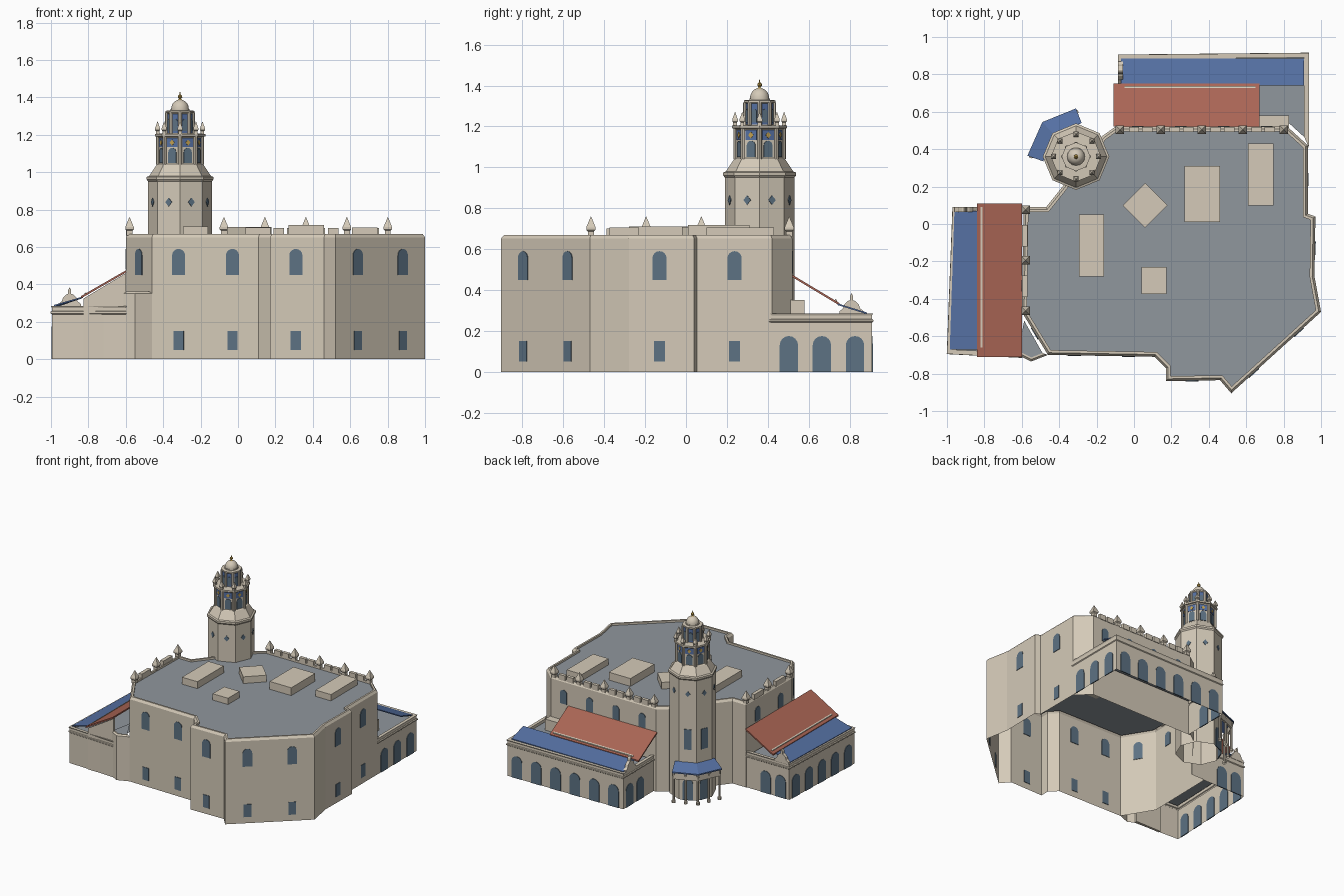
import bpy, bmesh, math
from mathutils import Vector, Matrix

if "Cube" in bpy.data.objects:
    bpy.data.objects.remove(bpy.data.objects["Cube"])

def mat(name, r, g, b):
    m = bpy.data.materials.new(name)
    m.diffuse_color = (r, g, b, 1)
    m.use_nodes = True
    m.node_tree.nodes["Principled BSDF"].inputs["Base Color"].default_value = m.diffuse_color
    return m

STONE = mat("stone", .66, .59, .48)
GREY = mat("roof_grey", .28, .31, .34)
BLUE = mat("blue_tile", .09, .16, .36)
RED = mat("red_tile", .40, .13, .09)
GLASS = mat("window_blue", .11, .17, .23)
GOLD = mat("gold", .55, .36, .08)

def finish(bm, name, *mats, smooth=False):
    bmesh.ops.recalc_face_normals(bm, faces=bm.faces)
    me = bpy.data.meshes.new(name)
    bm.to_mesh(me)
    bm.free()
    for m in mats:
        me.materials.append(m)
    for p in me.polygons:
        p.use_smooth = smooth
    ob = bpy.data.objects.new(name, me)
    bpy.context.collection.objects.link(ob)
    return ob

def offset(pts, o):
    out = []
    for i, p in enumerate(pts):
        a, p, b = Vector(pts[i - 1]), Vector(p), Vector(pts[(i + 1) % len(pts)])
        d1, d2 = (p - a).normalized(), (b - p).normalized()
        n1, n2 = Vector((d1.y, -d1.x)), Vector((d2.y, -d2.x))
        out.append(p + (n1 + n2) * (o / max(1 + n1.dot(n2), .3)))
    return out

def walls(name, pts, profile, open_edges=()):
    """Profile of (outward offset, z) run round a plan, closed by a grey deck."""
    bm = bmesh.new()
    rings = [[bm.verts.new((*q, z)) for q in offset(pts, o)] for o, z in profile]
    n = len(pts)
    for lo, hi in zip(rings, rings[1:]):
        for i in range(n):
            if i not in open_edges:
                bm.faces.new((lo[i], lo[(i + 1) % n], hi[(i + 1) % n], hi[i]))
    bm.faces.new(rings[-1]).material_index = 1
    return finish(bm, name, STONE, GREY)

def lathe(bm, c, profile, n, turn=0):
    rings = []
    for r, z in profile:
        rings.append([bm.verts.new((c[0] + r * math.cos(turn + k * math.tau / n),
                                    c[1] + r * math.sin(turn + k * math.tau / n), z)) for k in range(n)])
    for lo, hi in zip(rings, rings[1:]):
        for i in range(n):
            bm.faces.new((lo[i], lo[(i + 1) % n], hi[(i + 1) % n], hi[i]))
    bm.faces.new(rings[-1])

def slab(bm, quad, t):
    top = [bm.verts.new(p) for p in quad]
    bot = [bm.verts.new((p[0], p[1], p[2] - t)) for p in quad]
    bm.faces.new(top)
    bm.faces.new(bot[::-1])
    for i in range(4):
        j = (i + 1) % 4
        bm.faces.new((top[i], top[j], bot[j], bot[i]))

def box(bm, x0, x1, y0, y1, z0, z1):
    slab(bm, [(x0, y0, z1), (x1, y0, z1), (x1, y1, z1), (x0, y1, z1)], z1 - z0)

def panel(bm, a, b, t, shape, out=.004, deep=.004):
    """Flat shape of (along, z) on the wall a-b, standing out a little."""
    a, b = Vector(a), Vector(b)
    d = (b - a).normalized()
    n = Vector((d.y, -d.x))
    c = a.lerp(b, t)
    f, k = [[bm.verts.new((*(c + d * u + n * o), z)) for u, z in shape] for o in (out, -deep)]
    bm.faces.new(f)
    bm.faces.new(k[::-1])
    for i in range(len(f)):
        bm.faces.new((f[i - 1], f[i], k[i], k[i - 1]))

def arch(w, z0, z1, n=8):
    r = w / 2
    return [(-r, z0), (r, z0)] + [(r * math.cos(i * math.pi / n), z1 - r + r * math.sin(i * math.pi / n)) for i in range(n + 1)]

def rect(w, z0, z1):
    return [(-w / 2, z0), (w / 2, z0), (w / 2, z1), (-w / 2, z1)]

def diamond(w, h, z):
    return [(0, z - h), (w, z), (0, z + h), (-w, z)]

# main block
main = [(-.59, .09), (-.60, -.47), (-.46, -.70), (.11, -.71), (.17, -.77), (.17, -.84), (.46, -.835), (.52, -.905),
        (1, -.47), (.965, -.28), (.97, .04), (.93, .055), (.93, .42), (.82, .52), (-.10, .52), (-.17, .47), (-.39, .19), (-.47, .09)]
walls("main_block", main, [(0, 0), (0, .652), (-.012, .67), (-.026, .67), (-.026, .655)])

# wings with parapets
wing = [(0, 0), (0, .24), (.006, .245), (.006, .254), (0, .258), (0, .275), (.005, .285), (-.02, .285), (-.02, .262)]
back = [(.93, .42), (.93, .91), (-.08, .90), (-.08, .52), (.82, .52)]
left = [(-.59, .085), (-.965, .085), (-.995, -.69), (-.60, -.71), (-.60, -.47)]
walls("back_wing", back, wing, (3, 4))
walls("left_wing", left, wing, (3, 4))
walls("corner_annex", [(-.64, -.69), (-.55, -.735), (-.46, -.70), (-.595, -.47)],
      [(0, 0), (0, .352), (-.01, .362), (-.02, .362), (-.02, .355)], (2, 3))
bm = bmesh.new()
panel(bm, (-1, -.70), (0, -.70), .285, [(-.11, 0), (.115, 0), (.115, .46), (-.11, .325)], .004, .015)
finish(bm, "left_wing_gable", STONE)
bm = bmesh.new()
box(bm, .66, .83, .51, .58, .26, .35)
finish(bm, "terrace_box", STONE)

# windows and arcades
bm = bmesh.new()
panel(bm, main[1], main[2], .5, arch(.07, .45, .59))
for e, spots in {2: (.25, .755), 5: (.48,), 7: (.25, .75), 9: (.47,), 11: (.5,)}.items():
    for t in spots:
        panel(bm, main[e], main[e + 1], t, arch(.07, .45, .59))
        panel(bm, main[e], main[e + 1], t, rect(.055, .05, .15))
for t in (.12, .37, .62, .87):
    panel(bm, main[13], main[14], t, arch(.06, .48, .59))
for t in (.25, .75):
    panel(bm, main[0], main[1], t, arch(.06, .48, .59))
finish(bm, "main_windows", GLASS)
bm = bmesh.new()
for a, b, spots in ((back[0], back[1], (.17, .5, .83)), (back[1], back[2], [(i + .5) / 6 for i in range(6)]),
                    (back[2], back[3], (.2, .55)), (left[1], left[2], [(i + .5) / 5 for i in range(5)]),
                    (left[0], left[1], (.45, .8))):
    for t in spots:
        panel(bm, a, b, t, arch(.09, 0, .175))
finish(bm, "arcade_arches", GLASS)

# tiled wing roofs
bm = bmesh.new()
slab(bm, [(-.11, .75, .337), (.67, .75, .337), (.67, .52, .475), (-.11, .52, .475)], .012)
slab(bm, [(-.84, -.71, .337), (-.84, .11, .337), (-.60, .11, .475), (-.60, -.71, .475)], .012)
finish(bm, "red_roofs", RED)
bm = bmesh.new()
slab(bm, [(-.07, .885, .29), (.91, .885, .29), (.91, .74, .335), (-.07, .74, .335)], .008)
slab(bm, [(-.985, -.67, .29), (-.96, .07, .29), (-.83, .07, .335), (-.83, -.67, .335)], .008)
finish(bm, "blue_roofs", BLUE)
bm = bmesh.new()
slab(bm, [(-.05, .738, .352), (.65, .738, .352), (.65, .728, .356), (-.05, .728, .356)], .01)
slab(bm, [(-.82, -.66, .354), (-.82, .09, .354), (-.81, .09, .358), (-.81, -.66, .358)], .01)
finish(bm, "roof_gutters", STONE)

# curved end crests
half = [(.06, .28), (.06, .295), (.042, .31), (.035, .33), (.02, .345), (.008, .35), (.008, .37)]
crest = half + [(0, .385)] + [(-u, z) for u, z in half[::-1]]
bm = bmesh.new()
panel(bm, (-.08, .91), (-.08, .71), .5, crest, .005, .02)
panel(bm, (-.80, .085), (-1, .085), .5, crest, .005, .02)
finish(bm, "end_crests", STONE)

# roof battlements and pinnacles
bm = bmesh.new()
pin = [(.022, 0), (.022, .025), (.032, .032), (.032, .045), (.001, .098)]
norths = [-.075 + i * .219 for i in range(5)]
wests = [.075, -.195, -.465]
for p in [(x, .505) for x in norths] + [(-.58, y) for y in wests]:
    lathe(bm, p, [(r, .662 + z) for r, z in pin], 4, math.pi / 4)
for x in norths[:-1]:
    for dx in (.075, .145):
        box(bm, x + dx - .028, x + dx + .028, .493, .519, .66, .702)
for y in wests[:-1]:
    box(bm, -.598, -.57, y - .195, y - .08, .66, .702)
finish(bm, "battlements", STONE)

# roof boxes
bm = bmesh.new()
for b, h in (((-.295, -.16, -.28, .05), .71), ((.27, .46, .01, .31), .717), ((.04, .175, -.375, -.23), .705), ((.61, .745, .10, .43), .705)):
    box(bm, *b, .65, h)
lathe(bm, (.06, .10), [(.12, .65), (.12, .708)], 4)
finish(bm, "roof_boxes", STONE)

# octagonal tower
T = (-.31, .36)
def octo(r):
    return [(T[0] + r * math.cos(k * math.pi / 4), T[1] + r * math.sin(k * math.pi / 4)) for k in range(8)]
def around(bm, r, shape, faces=range(8), **kw):
    o = octo(r)
    for k in faces:
        panel(bm, o[k], o[(k + 1) % 8], .5, shape, **kw)

bm = bmesh.new()
lathe(bm, T, [(.17, 0), (.17, .95), (.178, .96), (.178, .975), (.165, .98), (.125, 1.04), (.115, 1.045), (.115, 1.18),
              (.125, 1.19), (.135, 1.192), (.135, 1.205), (.068, 1.207), (.068, 1.31), (.077, 1.318), (.077, 1.328), (.055, 1.33)], 8)
finish(bm, "tower", STONE)
bm = bmesh.new()
for r, z0, z1 in ((.117, 1.04, 1.19), (.069, 1.205, 1.318)):
    for p in octo(r):
        lathe(bm, p, [(.011, z0), (.011, z1)], 8)
for p in octo(.12):
    lathe(bm, p, [(r * .6, 1.203 + z * .7) for r, z in pin], 4, math.pi / 4)
finish(bm, "tower_columns_and_pinnacles", STONE)
bm = bmesh.new()
around(bm, .115, rect(.06, 1.135, 1.182), out=.003)
around(bm, .068, rect(.034, 1.21, 1.312), out=.003)
finish(bm, "tower_blue_panels", BLUE)
bm = bmesh.new()
around(bm, .115, arch(.045, 1.05, 1.13))
around(bm, .068, arch(.026, 1.22, 1.285), out=.006)
around(bm, .17, diamond(.019, .023, .84))
around(bm, .17, rect(.055, .40, .56), (2, 3))
around(bm, .17, arch(.075, 0, .17), (2, 3))
finish(bm, "tower_windows", GLASS)
bm = bmesh.new()
around(bm, .115, diamond(.014, .016, 1.158), out=.006)
lathe(bm, T, [(.012, 1.385), (.005, 1.392), (.012, 1.4), (.011, 1.41), (.004, 1.415), (.001, 1.43)], 10)
finish(bm, "gold_ornament", GOLD)
bm = bmesh.new()
lathe(bm, T, [(.05, 1.325), (.05, 1.338)] + [(.046 * math.cos(a * math.pi / 16) + .001, 1.338 + .05 * math.sin(a * math.pi / 16)) for a in range(9)], 24)
dome = finish(bm, "dome", STONE, smooth=True)
bpy.context.view_layer.objects.active = dome
dome.select_set(True)
bpy.ops.object.shade_smooth_by_angle()

# entrance canopy wrapped round the tower
outer = [(-.57, .365), (-.49, .545), (-.31, .618)]
inner = [(-.485, .335), (-.43, .48), (-.28, .54)]
bm, bs = bmesh.new(), bmesh.new()
for i in (0, 1):
    slab(bm, [(*outer[i], .25), (*outer[i + 1], .25), (*inner[i + 1], .30), (*inner[i], .30)], .01)
    a, b = Vector(outer[i + 1]), Vector(outer[i])
    panel(bs, a, b, .5, rect((a - b).length - .01, .19, .243), -.01, .025)
ps = [Vector(p) for p in outer]
for p in ps + [ps[0].lerp(ps[1], .5), ps[1].lerp(ps[2], .5)]:
    p = p.lerp(Vector(T), .08)
    lathe(bs, p, [(.014, 0), (.014, .02), (.009, .025), (.009, .2), (.014, .24)], 8)
finish(bm, "canopy_roof", BLUE)
finish(bs, "canopy_posts_and_fascia", STONE)
